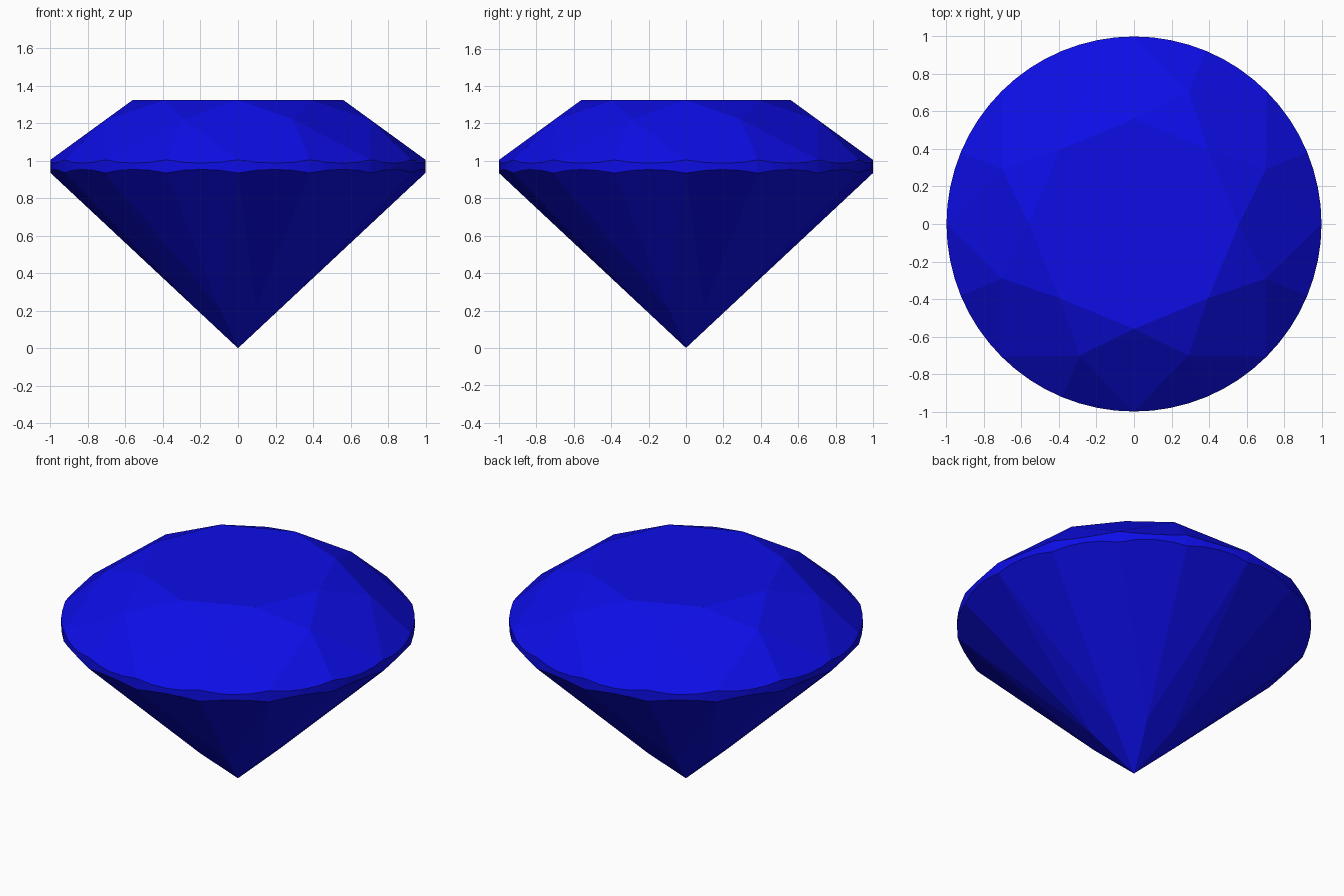
import bpy, bmesh
from math import cos, sin, pi
from mathutils import Vector

if "Cube" in bpy.data.objects:
    bpy.data.objects.remove(bpy.data.objects["Cube"])

TABLE_R, TABLE_Z = 0.56, 1.325    # flat top
STAR_R = 0.76                     # tips of the star facets
GIRDLE_TOP, GIRDLE_LOW = 1.005, 0.935
LOWER_R = 0.25                    # inner tips of the lower girdle facets
STEP = pi / 8                     # one girdle facet
SUB = 4                           # girdle segments per facet

STAR_Z = TABLE_Z - (TABLE_Z - GIRDLE_TOP) * (STAR_R * cos(STEP) - TABLE_R) / (1 - TABLE_R)
LOWER_Z = GIRDLE_LOW * LOWER_R * cos(STEP)


def polar(r, a, z):
    return Vector((r * cos(a), r * sin(a), z))


def girdle_arc(a, b, tip, z):
    """Scalloped edge: the facet plane through tip and two rim points meets the rim."""
    p, q = polar(1, a, z), polar(1, b, z)
    n = (q - p).cross(tip - p)
    arc = []
    for i in range(SUB + 1):
        v = polar(1, a + (b - a) * i / SUB, 0)
        v.z = p.z - (n.x * (v.x - p.x) + n.y * (v.y - p.y)) / n.z
        arc.append(v)
    return arc


bm = bmesh.new()


def face(*points):
    bm.faces.new([bm.verts.new(p) for p in points])


culet = Vector((0, 0, 0))

# Table
face(*[polar(TABLE_R, k * 2 * STEP, TABLE_Z) for k in range(8)])

for k in range(8):
    a = k * 2 * STEP
    left, right = a + STEP, a - STEP
    star_l, star_r = polar(STAR_R, left, STAR_Z), polar(STAR_R, right, STAR_Z)
    low_l, low_r = polar(LOWER_R, left, LOWER_Z), polar(LOWER_R, right, LOWER_Z)
    corner = polar(TABLE_R, a, TABLE_Z)

    # Star facet, crown kite and pavilion kite
    face(corner, star_l, polar(TABLE_R, a + 2 * STEP, TABLE_Z))
    face(corner, star_r, polar(1, a, GIRDLE_TOP), star_l)
    face(culet, low_l, polar(1, a, GIRDLE_LOW), low_r)

    # Upper and lower girdle facets with the girdle band between them
    for end, star, low in ((left, star_l, low_l), (right, star_r, low_r)):
        top = girdle_arc(a, end, star, GIRDLE_TOP)
        bottom = girdle_arc(a, end, low, GIRDLE_LOW)
        face(star, *top)
        face(low, *bottom)
        for i in range(SUB):
            face(bottom[i], bottom[i + 1], top[i + 1], top[i])

bmesh.ops.remove_doubles(bm, verts=bm.verts, dist=1e-4)
bmesh.ops.recalc_face_normals(bm, faces=bm.faces)

mesh = bpy.data.meshes.new("cut_gem")
bm.to_mesh(mesh)
bm.free()
gem = bpy.data.objects.new("cut_gem", mesh)
bpy.context.collection.objects.link(gem)

# Blue stone
blue = bpy.data.materials.new("blue_stone")
blue.diffuse_color = (0.004, 0.004, 0.8, 1)
blue.use_nodes = True
blue.node_tree.nodes["Principled BSDF"].inputs["Base Color"].default_value = blue.diffuse_color
mesh.materials.append(blue)
